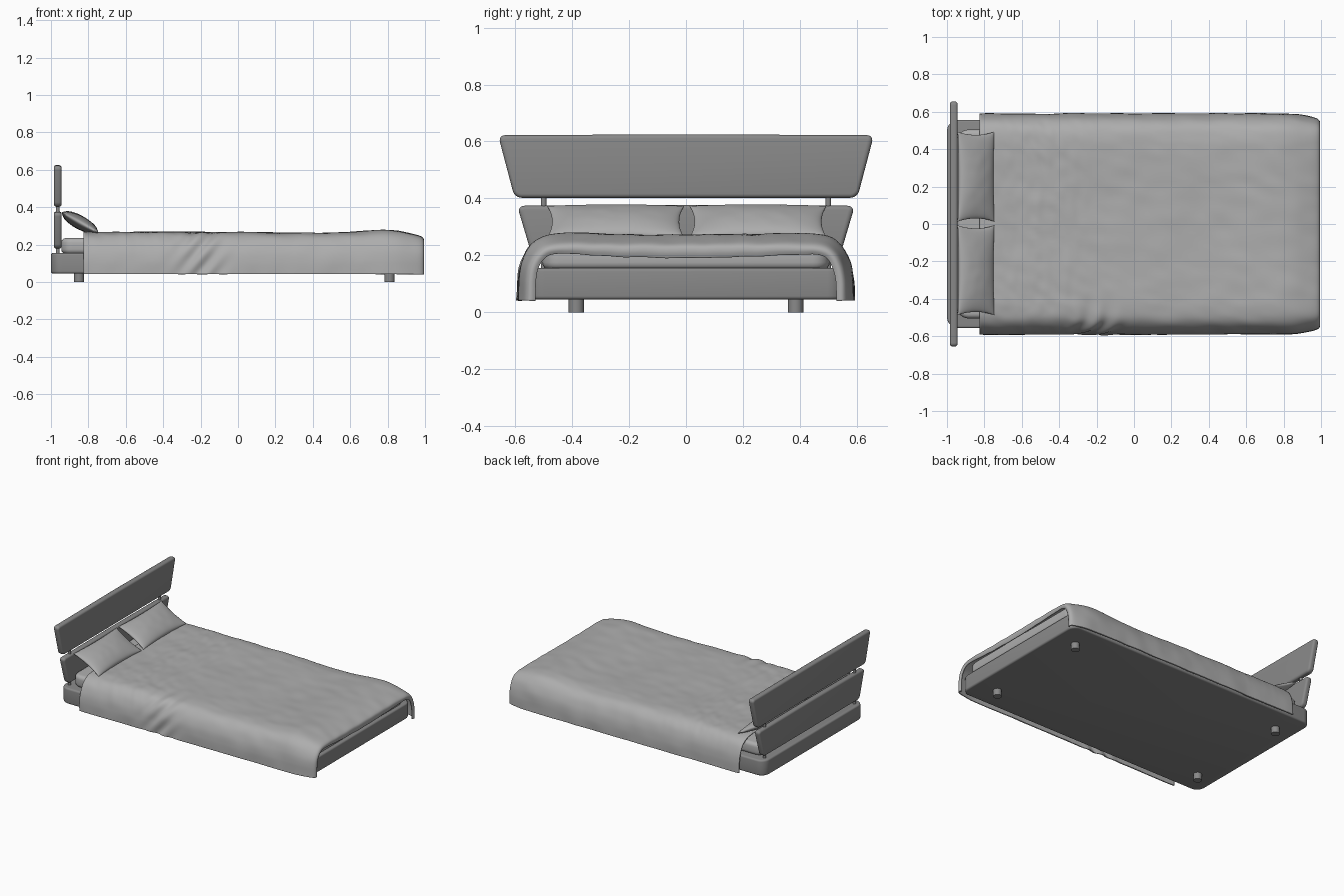
import bpy, bmesh, math
from mathutils import Vector, Matrix, noise

if "Cube" in bpy.data.objects:
    bpy.data.objects.remove(bpy.data.objects["Cube"])


def material(name, v):
    m = bpy.data.materials.new(name)
    m.diffuse_color = (v, v, v, 1)
    m.use_nodes = True
    m.node_tree.nodes["Principled BSDF"].inputs["Base Color"].default_value = m.diffuse_color
    return m


FRAME = material("dark grey frame", 0.25)
LINEN = material("light grey linen", 0.42)


def finish(name, bm, mat):
    bmesh.ops.recalc_face_normals(bm, faces=bm.faces)
    me = bpy.data.meshes.new(name)
    bm.to_mesh(me)
    bm.free()
    ob = bpy.data.objects.new(name, me)
    bpy.context.collection.objects.link(ob)
    me.materials.append(mat)
    for o in bpy.context.selected_objects:
        o.select_set(False)
    ob.select_set(True)
    bpy.context.view_layer.objects.active = ob
    bpy.ops.object.shade_smooth_by_angle(angle=math.radians(40))
    return ob


def slab(name, pts, extrude, corner, edge, mat):
    """Outline with rounded corners, extruded, with softened rims."""
    bm = bmesh.new()
    bm.faces.new([bm.verts.new(p) for p in pts])
    bmesh.ops.bevel(bm, geom=bm.verts[:], offset=corner, segments=6,
                    profile=0.5, affect='VERTICES')
    bm.faces.ensure_lookup_table()
    first = bm.faces[0]
    r = bmesh.ops.extrude_face_region(bm, geom=[first], use_keep_orig=True)
    bmesh.ops.translate(bm, vec=extrude,
                        verts=[g for g in r["geom"] if isinstance(g, bmesh.types.BMVert)])
    bmesh.ops.recalc_face_normals(bm, faces=bm.faces)
    rims = [e for e in bm.edges if e.is_manifold and e.calc_face_angle(0) > 1.2]
    bmesh.ops.bevel(bm, geom=rims, offset=edge, segments=4, profile=0.5, affect='EDGES')
    return finish(name, bm, mat)


def cylinder(name, x, y, z0, z1, r, mat):
    bm = bmesh.new()
    bmesh.ops.create_cone(bm, cap_ends=True, segments=24, radius1=r, radius2=r, depth=z1 - z0,
                          matrix=Matrix.Translation((x, y, (z0 + z1) / 2)))
    return finish(name, bm, mat)


def rect(x0, x1, y, z):
    return [(x0, -y, z), (x1, -y, z), (x1, y, z), (x0, y, z)]


def curve(pts, t):
    """Smooth curve through points, t in 0..1."""
    n = len(pts) - 1
    i = min(int(t * n), n - 1)
    f = t * n - i
    p = [Vector(pts[max(0, min(n, i + k))]) for k in (-1, 0, 1, 2)]
    return 0.5 * (2 * p[1] + (p[2] - p[0]) * f + (2 * p[0] - 5 * p[1] + 4 * p[2] - p[3]) * f * f
                  + (3 * p[1] - p[0] - 3 * p[2] + p[3]) * f ** 3)


# Bed base, mattress and feet
slab("bed_base", rect(-1.0, 0.965, 0.557, 0.045), (0, 0, 0.11), 0.06, 0.012, FRAME)
slab("mattress", rect(-0.945, 0.95, 0.505, 0.15), (0, 0, 0.085), 0.06, 0.025, LINEN)
for x in (-0.85, 0.81):
    for y in (-0.385, 0.385):
        cylinder("foot", x, y, 0, 0.05, 0.027, FRAME)

# Headboard: two tapered panels on slim posts
for name, yt, yb, z0, z1 in (("upper_headboard", 0.66, 0.602, 0.402, 0.622),
                             ("lower_headboard", 0.593, 0.535, 0.178, 0.374)):
    slab(name, [(-0.985, -yb, z0), (-0.985, yb, z0), (-0.985, yt, z1), (-0.985, 0, z1 + 0.003),
                (-0.985, -yt, z1)], (0.042, 0, 0), 0.025, 0.014, FRAME)
for y in (-0.5, 0.5):
    cylinder("headboard_post", -0.964, y, 0.14, 0.43, 0.01, FRAME)

# Blanket: a draped cross-section swept along x, rolling inward at the foot
half = [(0, 0.264), (0.2, 0.265), (0.36, 0.267), (0.45, 0.266), (0.51, 0.254), (0.55, 0.222),
        (0.576, 0.17), (0.588, 0.11), (0.591, 0.042)]
section = [(-y, z) for y, z in half[:0:-1]] + half
foot_roll = [(0.78, 0), (0.86, 0.003), (0.93, 0.014), (0.972, 0.024), (0.99, 0.035),
             (0.994, 0.048), (0.988, 0.062)]
NX, NF, NS = 150, 24, 140


def blanket_point(x, inset, t):
    p = curve(section, t)
    d = (curve(section, min(1, t + 0.004)) - curve(section, max(0, t - 0.004))).normalized()
    out = Vector((0, -d.y, d.x))
    y = p.x
    top = max(0, out.z)
    if inset > 0.035:      # the middle of the foot hem hangs lower
        inset += (inset - 0.035) * 0.5 * top * (1 - min(1, abs(y) / 0.45) ** 2)
    q = Vector((x, p.x, p.y))
    lift = 0.004 * noise.noise(q * 5) + 0.003 * noise.noise(Vector((x * 9 + y * 5, y * 14, q.z * 9)))
    # gentle dip along the length, higher near the foot
    lift += top * (0.010 * math.exp(-((x - 0.78) / 0.17) ** 2)
                   - 0.006 * math.exp(-((x - 0.4) / 0.25) ** 2))
    # creases near the pillows
    near = math.exp(-((x + 0.5) / 0.25) ** 2) * top
    lift += 0.004 * near * noise.noise(Vector((x * 22 + y * 10, y * 12 - x * 6, 3)))
    # diagonal folds on the front side
    w = math.exp(-((x + 0.2) / 0.11) ** 2 - ((y + 0.55) / 0.12) ** 2)
    lift += 0.008 * w * math.sin(55 * (x - 0.9 * q.z))
    q += out * (lift - inset)
    q.z = max(q.z, 0.036 + 0.005 * math.sin(x * 4 + y)) if inset < 0.02 else max(q.z, 0.036)
    return q


rows = [(-0.825 + 1.605 * i / NX, 0) for i in range(NX)]
rows += [tuple(curve(foot_roll, i / NF)) for i in range(NF + 1)]
bm = bmesh.new()
grid = [[bm.verts.new(blanket_point(x, s, j / NS)) for j in range(NS + 1)] for x, s in rows]
for a, b in zip(grid, grid[1:]):
    for j in range(NS):
        bm.faces.new((a[j], b[j], b[j + 1], a[j + 1]))
blanket = finish("blanket", bm, LINEN)
# keep normals outward so the cloth thickens inward
if blanket.data.polygons[NS // 2].normal.z < 0:
    blanket.data.flip_normals()
mod = blanket.modifiers.new("thickness", 'SOLIDIFY')
mod.thickness = 0.008
mod.offset = -1


# Pillows: puffed cushions with pinched corners, leaning on the headboard
def pillow(name, cy):
    bm = bmesh.new()
    n, m = 24, 36
    tilt = Matrix.Translation((-0.845, cy, 0.318)) @ Matrix.Rotation(math.radians(29), 4, 'Y')
    for side in (1, -1):
        g = []
        for i in range(n + 1):
            row = []
            u = math.sin(math.pi / 2 * (2 * i / n - 1))
            for j in range(m + 1):
                v = math.sin(math.pi / 2 * (2 * j / m - 1))
                h = 0.036 * (max(0, 1 - u * u) * max(0, 1 - v * v)) ** 0.45
                h += 0.0025 * noise.noise(Vector((u * 2, v * 4, cy * 9))) * (1 - u * u) * (1 - v * v)
                x = 0.112 * u * (1 - 0.07 * (1 - v * v))
                y = 0.24 * v * (1 - 0.07 * (1 - u * u))
                row.append(bm.verts.new(tilt @ Vector((x, y, side * h))))
            g.append(row)
        for a, b in zip(g, g[1:]):
            for j in range(m):
                bm.faces.new((a[j], b[j], b[j + 1], a[j + 1]))
    bmesh.ops.remove_doubles(bm, verts=bm.verts[:], dist=0.0002)
    finish(name, bm, LINEN)


pillow("left_pillow", -0.247)
pillow("right_pillow", 0.253)
